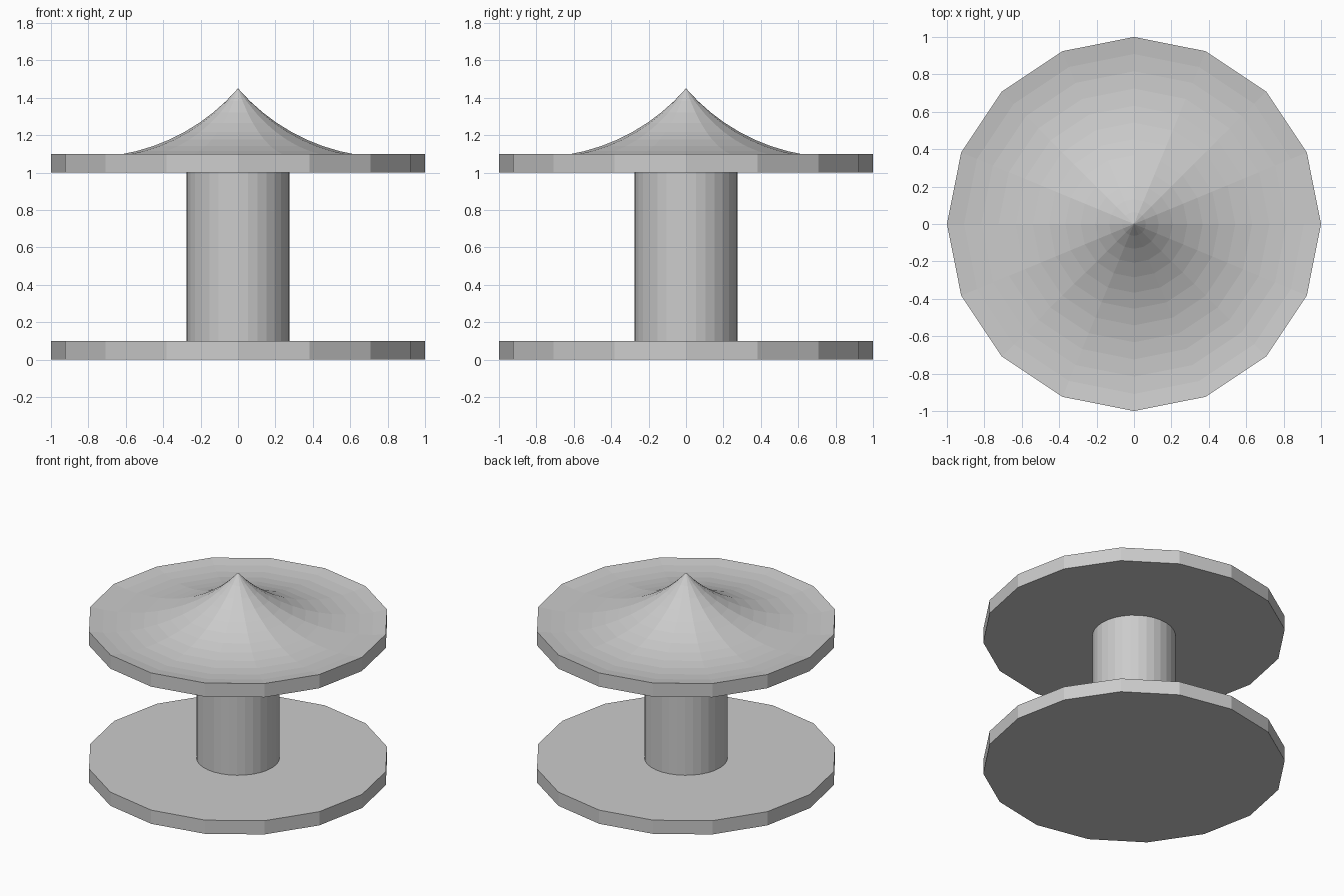
import bpy, bmesh
from math import sin, cos, pi, sqrt, atan2

if "Cube" in bpy.data.objects:
    bpy.data.objects.remove(bpy.data.objects["Cube"])

def lathe(name, profile, sides):
    """Revolve (radius, z) points from bottom axis to top axis."""
    bm = bmesh.new()
    rings = []
    for r, z in profile:
        if r < 1e-5:
            rings.append([bm.verts.new((0, 0, z))])
        else:
            rings.append([bm.verts.new((r * cos(2 * pi * i / sides), r * sin(2 * pi * i / sides), z))
                          for i in range(sides)])
    for a, b in zip(rings, rings[1:]):
        for i in range(sides):
            j = (i + 1) % sides
            quad = [a[i % len(a)], a[j % len(a)], b[j % len(b)], b[i % len(b)]]
            bm.faces.new(list(dict.fromkeys(quad)))
    bmesh.ops.recalc_face_normals(bm, faces=bm.faces)
    mesh = bpy.data.meshes.new(name)
    bm.to_mesh(mesh)
    bm.free()
    obj = bpy.data.objects.new(name, mesh)
    bpy.context.collection.objects.link(obj)
    return obj

# Bottom plate
lathe("base_plate", [(0, 0), (1, 0), (1, 0.1), (0, 0.1)], 16)

# Central column
lathe("column", [(0, 0.1), (0.275, 0.1), (0.275, 1.0), (0, 1.0)], 32)

# Top plate: dished rim sweeping up to a central point along one arc
cx, cz = 0.805, 2.146
R = sqrt(cx ** 2 + (cz - 1.45) ** 2)
a0, a1 = atan2(1.1 - cz, 1 - cx), atan2(1.45 - cz, -cx) 
if a1 > a0:
    a1 -= 2 * pi
steps = 12
arc = [(cx + R * cos(a0 + (a1 - a0) * k / steps), cz + R * sin(a0 + (a1 - a0) * k / steps))
       for k in range(1, steps)]
lathe("dished_top", [(0, 1.0), (1, 1.0), (1, 1.1)] + arc + [(0, 1.45)], 16)
